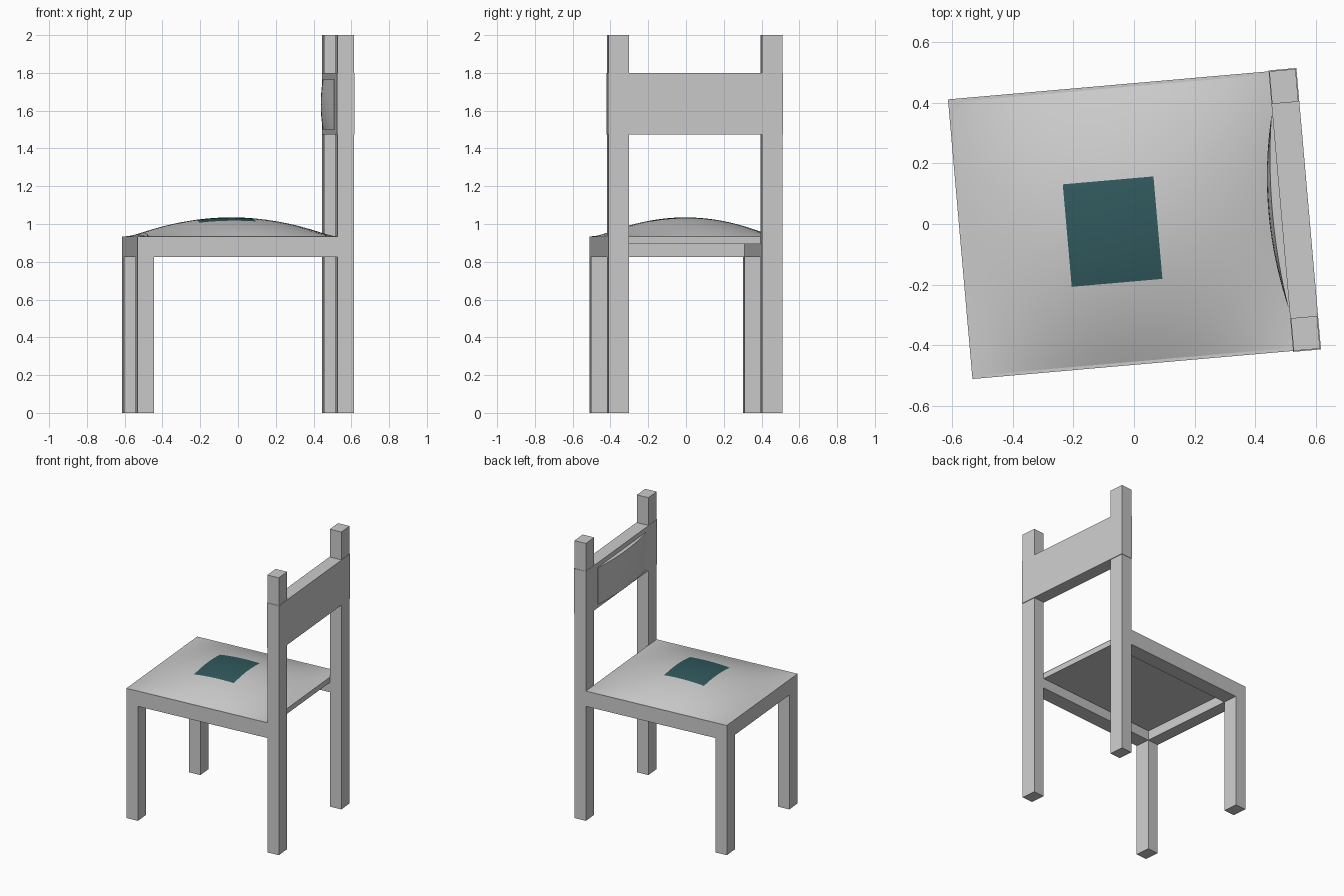
import bpy, bmesh, math
from mathutils import Matrix

if "Cube" in bpy.data.objects:
    bpy.data.objects.remove(bpy.data.objects["Cube"])

ROT = Matrix.Rotation(math.radians(5), 4, 'Z')   # whole chair is turned 5 degrees
U, V = 0.575, 0.4625        # half length / half width of the chair
LU, LV = 0.087, 0.108       # leg section
POST = U - LU               # inner face of the back posts


def finish(name, bm):
    bmesh.ops.recalc_face_normals(bm, faces=bm.faces[:])
    me = bpy.data.meshes.new(name)
    bm.to_mesh(me)
    bm.free()
    me.transform(ROT)
    ob = bpy.data.objects.new(name, me)
    bpy.context.collection.objects.link(ob)
    return ob


def box(name, x0, x1, y0, y1, z0, z1):
    bm = bmesh.new()
    size = Matrix.Diagonal((x1 - x0, y1 - y0, z1 - z0, 1))
    mid = Matrix.Translation(((x0 + x1) / 2, (y0 + y1) / 2, (z0 + z1) / 2))
    bmesh.ops.create_cube(bm, size=1, matrix=mid @ size)
    return finish(name, bm)


def pad(name, nx, ny, place, teal=None):
    """Smooth cushion surface; place(s, t) maps -1..1 grid to a point."""
    bm = bmesh.new()
    bmesh.ops.create_grid(bm, x_segments=nx, y_segments=ny, size=1)
    if teal:
        for f in bm.faces:
            c = place(*f.calc_center_median().xy)
            f.material_index = int(teal(c))
    for v in bm.verts:
        v.co = place(v.co.x, v.co.y)
    for f in bm.faces:
        f.smooth = True
    return bm


# legs, posts and side rails, mirrored left and right
for side, s in (("left", 1), ("right", -1)):
    y0, y1 = sorted((s * V, s * (V - LV)))
    box(f"front_leg_{side}", -U, -U + LU, y0, y1, 0, 0.825)
    box(f"back_post_{side}", POST, U, y0, y1, 0, 2)
    box(f"side_rail_{side}", -U, POST, y0, y1, 0.825, 0.895)

# front rail and seat board
box("front_rail", -U, -U + LU, -V + LV, V - LV, 0.825, 0.895)
box("seat_board", -U, POST, -V, V, 0.895, 0.935)

# domed seat cushion with a dark centre patch
C, H = -0.035, 0.525


def seat_point(s, t):
    return (C + H * s, 0.452 * t, 0.935 + 0.1 * (1 - s * s) * (1 - t * t))


bm = pad("seat_cushion", 28, 24, seat_point,
         lambda c: -0.21 < c[0] < 0.09 and -0.17 < c[1] < 0.14)
seat = finish("seat_cushion", bm)
grey = bpy.data.materials.new("grey")
grey.diffuse_color = (0.8, 0.8, 0.8, 1)
grey.use_nodes = True
grey.node_tree.nodes["Principled BSDF"].inputs["Base Color"].default_value = grey.diffuse_color
teal = bpy.data.materials.new("dark_teal")
teal.diffuse_color = (0.03, 0.1, 0.11, 1)
teal.use_nodes = True
teal.node_tree.nodes["Principled BSDF"].inputs["Base Color"].default_value = teal.diffuse_color
seat.data.materials.append(grey)
seat.data.materials.append(teal)

# backrest slat wrapping the posts
box("backrest", POST - 0.002, U + 0.003, -V - 0.003, V + 0.003, 1.475, 1.8)


# padded front of the backrest, curved across its width, steep top and bottom
def back_point(s, t):
    depth = 0.004 + 0.037 * (1 - s * s) * (1 - 0.35 * t * t)
    return (POST - 0.002 - depth, 0.315 * s, 1.633 + 0.133 * t)


bm = pad("backrest_pad", 20, 8, back_point)
rim = [e for e in bm.edges if e.is_boundary]
new = bmesh.ops.extrude_edge_only(bm, edges=rim)["geom"]
for v in (g for g in new if isinstance(g, bmesh.types.BMVert)):
    v.co.x = POST
pad_ob = finish("backrest_pad", bm)
bpy.context.view_layer.objects.active = pad_ob
pad_ob.select_set(True)
bpy.ops.object.shade_smooth_by_angle(angle=math.radians(35))
